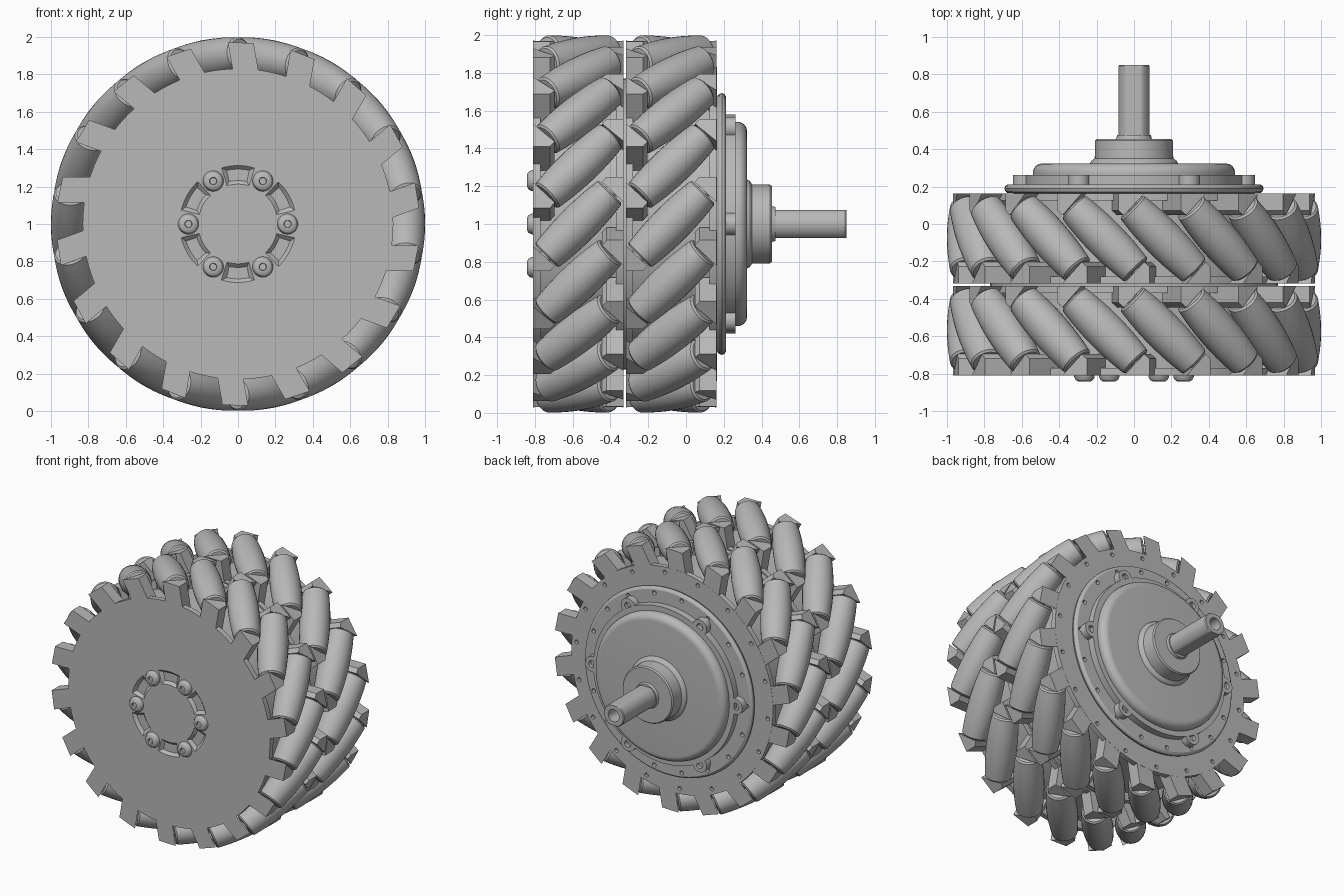
import bpy, bmesh, math
from mathutils import Matrix, Vector

if "Cube" in bpy.data.objects:
    bpy.data.objects.remove(bpy.data.objects["Cube"])

CENTRE = Vector((0, 0, 1))
COUNT = 18
ROWS = {"front": -0.57, "rear": -0.078}
HALF = 0.24

grey = bpy.data.materials.new("satin grey")
grey.use_nodes = True
grey.diffuse_color = (0.48, 0.48, 0.48, 1)
grey.node_tree.nodes["Principled BSDF"].inputs["Base Color"].default_value = (0.48, 0.48, 0.48, 1)


def lathe(profile, steps=96):
    """Revolve (radius, y) points around the y axis."""
    bm = bmesh.new()
    verts = [bm.verts.new((0, y, r)) for r, y in profile]
    edges = [bm.edges.new(pair) for pair in zip(verts, verts[1:])]
    bmesh.ops.spin(bm, geom=verts + edges, axis=(0, 1, 0), cent=(0, 0, 0),
                   angle=math.tau, steps=steps)
    bmesh.ops.remove_doubles(bm, verts=bm.verts, dist=1e-5)
    bmesh.ops.recalc_face_normals(bm, faces=bm.faces)
    return bm


def prism(bottom, top):
    """Join two matching outlines into a closed solid."""
    bm = bmesh.new()
    a = [bm.verts.new(p) for p in bottom]
    b = [bm.verts.new(p) for p in top]
    bm.faces.new(a)
    bm.faces.new(b)
    for i in range(len(a)):
        j = (i + 1) % len(a)
        bm.faces.new((a[i], a[j], b[j], b[i]))
    bmesh.ops.recalc_face_normals(bm, faces=bm.faces)
    return bm


def ring(bm, count, phase=0):
    """Repeat the geometry around the y axis, clockwise from the top."""
    source = bm.verts[:] + bm.edges[:] + bm.faces[:]
    for k in range(1, count):
        new = bmesh.ops.duplicate(bm, geom=source)["geom"]
        bmesh.ops.rotate(bm, verts=[g for g in new if isinstance(g, bmesh.types.BMVert)],
                         cent=(0, 0, 0), matrix=Matrix.Rotation(math.tau * k / count, 3, "Y"))
    bmesh.ops.rotate(bm, verts=bm.verts, cent=(0, 0, 0),
                     matrix=Matrix.Rotation(math.radians(phase), 3, "Y"))
    return bm


def pegs(radius, y0, y1, distance, count, phase, steps=16):
    """Ring of small cylinders parallel to the axle."""
    bm = lathe([(0, y0), (radius, y0), (radius, y1), (0, y1)], steps)
    bmesh.ops.translate(bm, verts=bm.verts, vec=(0, 0, distance))
    return ring(bm, count, phase)


def add(name, bm, cutters=(), smooth=True):
    mesh = bpy.data.meshes.new(name)
    bm.to_mesh(mesh)
    bm.free()
    mesh.materials.append(grey)
    obj = bpy.data.objects.new(name, mesh)
    obj.location = CENTRE
    bpy.context.collection.objects.link(obj)
    bpy.ops.object.select_all(action="DESELECT")
    obj.select_set(True)
    bpy.context.view_layer.objects.active = obj
    for cutter_bm in cutters:
        cutter = add("cutter", cutter_bm, smooth=False)
        cutter.hide_render = True
        mod = obj.modifiers.new("cut", "BOOLEAN")
        mod.object = cutter
        mod.solver = "EXACT"
        bpy.ops.object.select_all(action="DESELECT")
        obj.select_set(True)
        bpy.context.view_layer.objects.active = obj
        bpy.ops.object.modifier_apply(modifier=mod.name)
        bpy.data.objects.remove(cutter)
    if smooth:
        bpy.ops.object.shade_smooth_by_angle(angle=math.radians(30))
    return obj


def disc(radius, y0, y1):
    return lathe([(0, y0), (radius, y0), (radius, y1), (0, y1)])


# Barrel profile that keeps the rolling surface on a circle of radius 1
def barrel_radius(t):
    return 1 - math.hypot(0.895, t * math.sqrt(0.5))


stations = [-0.24 + 0.04 * i for i in range(13)]
barrel = [(0, -0.27), (0.035, -0.27), (0.035, -0.24), (0.078, -0.24)]
barrel += [(barrel_radius(t), t * 0.96) for t in stations]
barrel += [(r, -y) for r, y in reversed(barrel[:4])]

for row, y in ROWS.items():
    # Slanted rollers
    bm = lathe(barrel, 28)
    bmesh.ops.transform(bm, verts=bm.verts, matrix=Matrix.Translation((0, y, 0.895))
                        @ Matrix.Rotation(math.radians(45), 4, "Z"))
    add(row + "_rollers", ring(bm, COUNT, 10))

    # Wedge brackets holding both ends of every roller
    for side, s in (("front", 1), ("rear", -1)):
        foot = [(0.115, -HALF), (0.25, -HALF), (0.25, -0.15), (0.222, -0.125)]
        low = [(s * a, y + s * b, 0.74) for a, b in foot]
        high = [(s * a, y + s * b, 0.965 - 0.2 * (a - 0.115)) for a, b in foot]
        add(f"{row}_row_{side}_brackets", ring(prism(low, high), COUNT, 10), smooth=False)

# Drum and the rims on both sides of each row
add("drum", disc(0.77, -0.79, 0.14))
add("front_row_inner_rim", disc(0.83, -0.37, -0.33))
add("rear_row_inner_rim", disc(0.83, -0.318, -0.28))

# Arc pockets in the front plate, with sloping walls
def arc_outline(y, grow):
    points = []
    for r, sign in ((0.305 + grow, 1), (0.22 - grow, -1)):
        for i in range(-4, 5):
            a = sign * i / 4 * (0.255 + grow * 4)
            points.append((r * math.sin(a), y, r * math.cos(a)))
    return points


pockets = ring(prism(arc_outline(-0.815, 0.012), arc_outline(-0.79, -0.012)), 6)
add("front_plate", disc(0.83, -0.81, -0.77),
    [pockets, pegs(0.015, -0.83, -0.78, 0.79, COUNT, 4.5)])
add("rear_plate", disc(0.83, 0.125, 0.163), [pegs(0.015, 0.14, 0.18, 0.79, COUNT, 4.5)])

# Button-head screws with sockets
bm = lathe([(0, -0.828), (0.018, -0.828), (0.02, -0.842), (0.032, -0.842),
            (0.046, -0.834), (0.054, -0.82), (0.056, -0.805), (0, -0.805)], 24)
bmesh.ops.translate(bm, verts=bm.verts, vec=(0, 0, 0.265))
add("front_screws", ring(bm, 6, 30))

# Motor flange with a rounded rim
add("motor_flange", lathe([(0, 0.15), (0.675, 0.165), (0.688, 0.175), (0.693, 0.19),
                           (0.688, 0.203), (0.675, 0.212), (0, 0.212)]),
    [pegs(0.016, 0.185, 0.23, 0.65, COUNT, 10)])

# Cover ring with six screw lugs
add("cover_ring", disc(0.58, 0.2, 0.262))
add("cover_lugs", pegs(0.058, 0.2, 0.262, 0.588, 6, 30, 32),
    [pegs(0.026, 0.235, 0.28, 0.592, 6, 30)])

# Domed motor cover
dome = [(0, 0.25), (0.54, 0.25), (0.54, 0.27)]
for i in range(9):
    a = math.radians(90 * i / 8)
    dome.append((0.49 + 0.05 * math.cos(a), 0.275 + 0.048 * math.sin(a)))
dome.append((0, 0.323))
add("motor_cover", lathe(dome))

# Axle boss with a chamfered foot and a collar
add("axle_boss", lathe([(0, 0.31), (0.24, 0.31), (0.23, 0.335), (0.21, 0.35),
                        (0.208, 0.445), (0.2, 0.455), (0.095, 0.455), (0.09, 0.475),
                        (0, 0.475)], 64))

# Hollow axle with two flats
bm = lathe([(0, 0.46), (0.083, 0.46), (0.083, 0.83), (0.083, 0.843), (0.078, 0.85),
            (0.045, 0.85), (0.045, 0.6), (0, 0.6)], 48)
for v in bm.verts:
    v.co.z = max(-0.073, min(0.073, v.co.z))
add("axle", bm)
